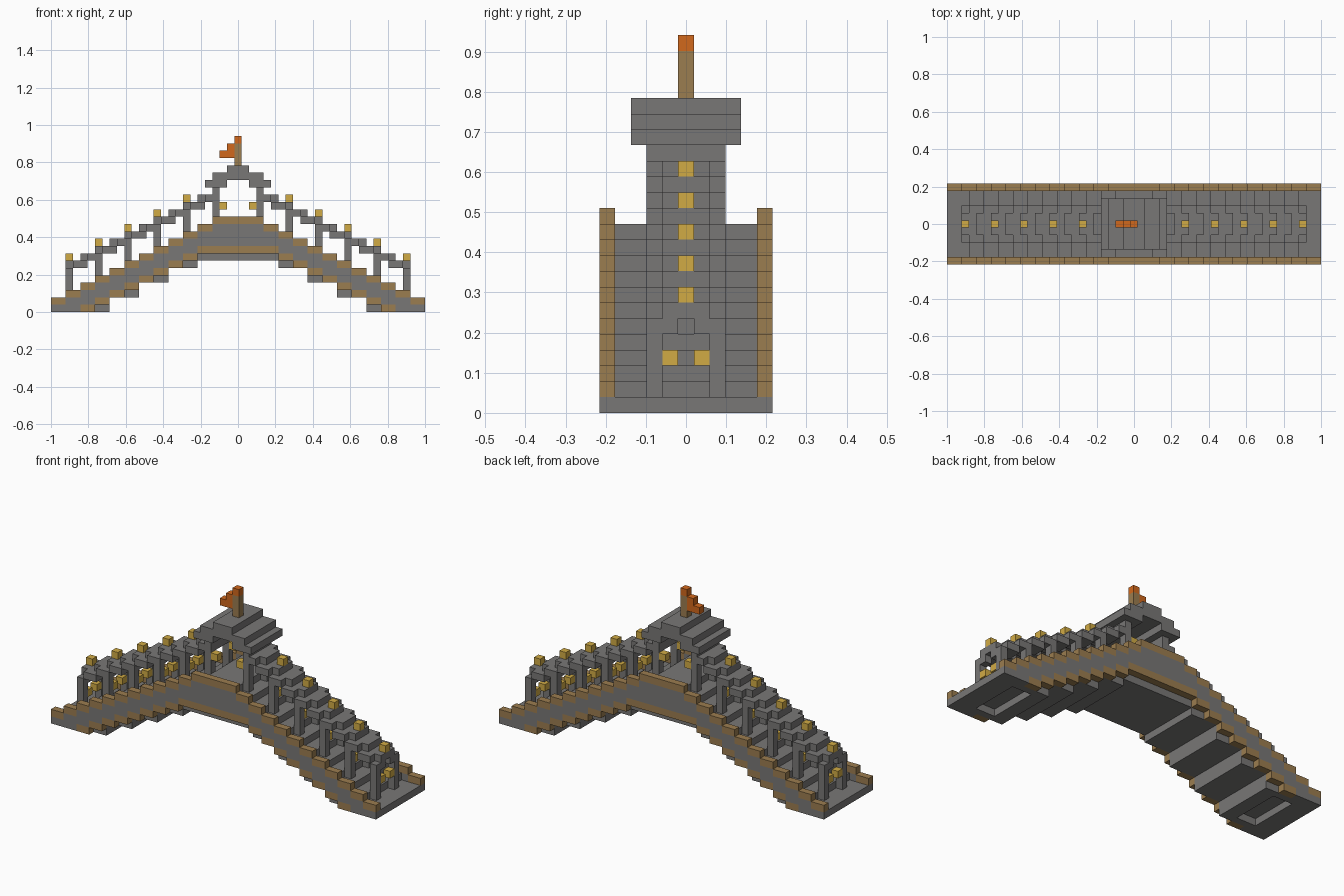
import bpy
import bmesh

if "Cube" in bpy.data.objects:
    bpy.data.objects.remove(bpy.data.objects["Cube"], do_unlink=True)

U = 2 / 51          # edge length of one block
END = 25            # last block column on each side


def material(name, rgb):
    m = bpy.data.materials.new(name)
    m.use_nodes = True
    color = (*rgb, 1)
    m.diffuse_color = color
    bsdf = next(n for n in m.node_tree.nodes if n.type == "BSDF_PRINCIPLED")
    bsdf.inputs["Base Color"].default_value = color
    return m


stone = material("grey stone", (0.19, 0.185, 0.182))
wood = material("brown wood", (0.33, 0.205, 0.08))
gold = material("gold lamp", (0.64, 0.41, 0.06))
cloth = material("orange cloth", (0.64, 0.14, 0.012))

blocks = {}         # block position -> part name
part_material = {}


def fill(part, mat, xs, ys, zs):
    """Fill inclusive block ranges given as (low, high)."""
    part_material[part] = mat
    for x in range(xs[0], xs[1] + 1):
        for y in range(ys[0], ys[1] + 1):
            for z in range(zs[0], zs[1] + 1):
                blocks[x, y, z] = part


def fill_sides(part, mat, x, y0, y1, z0, z1):
    """Fill a column range mirrored to both sides of the bridge."""
    fill(part, mat, (x, x), (y0, y1), (z0, z1))
    fill(part, mat, (x, x), (-y1, -y0), (z0, z1))


def rail_top(d):
    return 13 - max(0, (d - 2) // 2)


def deck_top(d):
    """Deck steps sit half a step away from the rail steps."""
    return max(1, 12 - max(0, (d - 1) // 2))


def deck_bottom(d):
    """The underside drops in long double-height steps."""
    return 7 if d < 6 else max(0, 6 - 2 * ((d - 6) // 4))


# Deck, side walls and wooden trims follow the stepped arch
for x in range(-END, END + 1):
    d = abs(x)
    top = rail_top(d)
    low = min(top - 4, 8)
    fill("bridge_deck", stone, (x, x), (-4, 4), (deck_bottom(d), deck_top(d) - 1))
    fill_sides("side_wall", stone, x, 5, 5, max(0, low), top - 2)
    fill_sides("upper_rail", wood, x, 5, 5, top - 1, top - 1)
    if low >= 0:
        fill_sides("lower_trim", wood, x, 5, 5, low, low)

# Shallow recess under each abutment
for d in (20, 21, 22):
    for y in range(-3, 4):
        for x in (-d, d):
            del blocks[x, y, 0]

# Stepped covered walkway on both ramps, ridge and eaves in staggered steps
for side in (-1, 1):
    for d in range(4, 24):
        x, eave_z = side * d, deck_top(d) + 4
        ridge_z = rail_top(d) + 3
        fill_sides("walkway_roof", stone, x, 1, 2, eave_z, eave_z)
        fill("walkway_ridge", stone, (x, x), (-1, 1), (ridge_z, ridge_z))

    # Posts with a lamp on the ridge and two inside each arch
    for d in range(7, 24, 4):
        x, floor = side * d, deck_top(d)
        lamp_z = rail_top(d) + 4
        fill_sides("walkway_post", stone, x, 2, 2, floor, floor + 3)
        fill_sides("arch_lamp", gold, x, 1, 1, floor + 2, floor + 2)
        fill("ridge_lamp", gold, (x, x), (0, 0), (lamp_z, lamp_z))

    # Central pavilion posts, beam and lamps
    fill_sides("pavilion_post", stone, side * 3, 2, 2, deck_top(3), 16)
    fill("pavilion_beam", stone, (side * 3, side * 3), (-2, 2), (15, 16))
    fill_sides("pavilion_lamp", gold, side * 2, 2, 2, 14, 14)

    # Pavilion eaves
    eave = sorted((side * 2, side * 4))
    fill("pavilion_eave", stone, eave, (-3, 3), (17, 17))

# Pavilion roof and cap
fill("pavilion_roof", stone, (-3, 3), (-3, 3), (18, 18))
fill("pavilion_cap", stone, (-1, 1), (-3, 3), (19, 19))

# Flag
fill("flag_pole", wood, (0, 0), (0, 0), (20, 22))
fill("flag", cloth, (0, 0), (0, 0), (23, 23))
fill("flag", cloth, (-1, -1), (0, 0), (21, 22))
fill("flag", cloth, (-2, -2), (0, 0), (21, 21))


def build_part(part):
    """Make one mesh from the exposed block faces of a part."""
    bm = bmesh.new()
    verts = {}

    def corner(p):
        if p not in verts:
            verts[p] = bm.verts.new(((p[0] - 0.5) * U, (p[1] - 0.5) * U, p[2] * U))
        return verts[p]

    for cell, owner in blocks.items():
        if owner != part:
            continue
        for axis in range(3):
            for step in (0, 1):
                near = list(cell)
                near[axis] += 1 if step else -1
                if tuple(near) in blocks:
                    continue
                b, c = (axis + 1) % 3, (axis + 2) % 3
                quad = []
                for i, j in ((0, 0), (1, 0), (1, 1), (0, 1)):
                    p = list(cell)
                    p[axis] += step
                    p[b] += i
                    p[c] += j
                    quad.append(corner(tuple(p)))
                bm.faces.new(quad if step else quad[::-1])

    mesh = bpy.data.meshes.new(part)
    bm.to_mesh(mesh)
    bm.free()
    mesh.materials.append(part_material[part])
    bpy.context.collection.objects.link(bpy.data.objects.new(part, mesh))


for name in part_material:
    build_part(name)
